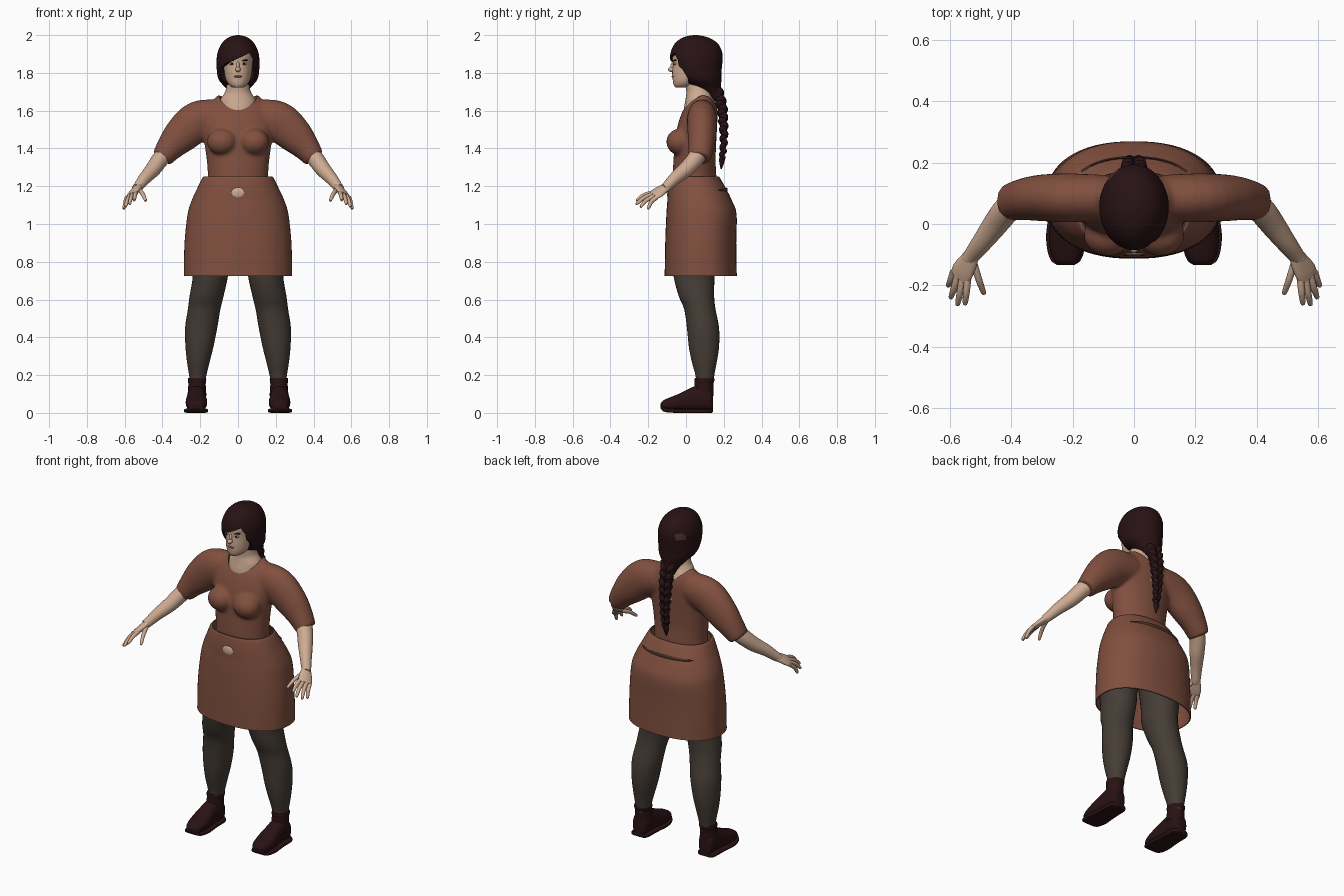
import bpy, bmesh, math
from mathutils import Vector, Matrix, Euler

cube = bpy.data.objects.get("Cube")
if cube:
    bpy.data.objects.remove(cube, do_unlink=True)


def material(name, rgb):
    m = bpy.data.materials.new(name)
    m.use_nodes = True
    m.diffuse_color = (*rgb, 1)
    m.node_tree.nodes["Principled BSDF"].inputs["Base Color"].default_value = (*rgb, 1)
    return m


CLOTH = material("russet cloth", (0.22, 0.08, 0.05))
SKIN = material("skin", (0.62, 0.41, 0.29))
HAIR = material("dark hair", (0.021, 0.006, 0.007))
LEGGINGS = material("grey leggings", (0.06, 0.046, 0.036))
LEATHER = material("dark leather", (0.022, 0.006, 0.007))
BROWN = material("dark brown", (0.075, 0.035, 0.022))
EYE = material("eye white", (0.5, 0.42, 0.36))
LIPS = material("lips", (0.36, 0.18, 0.13))
made = []


def finish(name, bm, mat):
    bmesh.ops.recalc_face_normals(bm, faces=bm.faces[:])
    mesh = bpy.data.meshes.new(name)
    bm.to_mesh(mesh)
    bm.free()
    mesh.materials.append(mat)
    obj = bpy.data.objects.new(name, mesh)
    bpy.context.collection.objects.link(obj)
    made.append(obj)
    return obj


def spline(rows, steps=4):
    """Smooth curve through rows of numbers."""
    out = []
    for i in range(len(rows) - 1):
        quad = zip(rows[max(i - 1, 0)], rows[i], rows[i + 1], rows[min(i + 2, len(rows) - 1)])
        quad = list(quad)
        for s in range(steps):
            t = s / steps
            out.append([b + t * ((c - a) + t * ((2 * a - 5 * b + 4 * c - d)
                        + t * (3 * b - a - 3 * c + d))) / 2 for a, b, c, d in quad])
    return out + [list(rows[-1])]


def loft(name, rings, mat, power=2, sides=32, caps=True):
    """Skin over rings given as centre, first axis, second axis."""
    bm = bmesh.new()
    loops = []
    for c, u, v in rings:
        loop = []
        for k in range(sides):
            a = 2 * math.pi * k / sides
            p, q = math.cos(a), math.sin(a)
            loop.append(bm.verts.new(c + u * math.copysign(abs(p) ** (2 / power), p)
                                     + v * math.copysign(abs(q) ** (2 / power), q)))
        loops.append(loop)
    for lo, hi in zip(loops, loops[1:]):
        for k in range(sides):
            n = (k + 1) % sides
            bm.faces.new((lo[k], lo[n], hi[n], hi[k]))
    if caps:
        bm.faces.new(loops[0])
        bm.faces.new(loops[-1])
    return finish(name, bm, mat)


def stack(name, rows, mat, cx=0, **kw):
    """Level rings: z, y centre, x radius, y radius, optional x centre."""
    rings = [(Vector((r[4] if len(r) > 4 else cx, r[1], r[0])), Vector((r[2], 0, 0)),
              Vector((0, r[3], 0))) for r in spline(rows)]
    return loft(name, rings, mat, **kw)


def tube(name, rows, mat, side=(0, 1, 0), sides=24, mirror=1):
    """Path: x, y, z, radius across, radius along the side direction."""
    pts = spline(rows)
    pos = [Vector((p[0] * mirror, p[1], p[2])) for p in pts]
    rings = []
    for i, p in enumerate(pts):
        tan = (pos[min(i + 1, len(pos) - 1)] - pos[max(i - 1, 0)]).normalized()
        s = Vector(side)
        s.x *= mirror
        s = (s - tan * s.dot(tan)).normalized()
        rings.append((pos[i], tan.cross(s) * p[3], s * p[-1]))
    return loft(name, rings, mat, sides=sides)


def ball(name, at, size, mat, rot=(0, 0, 0), seg=20):
    bm = bmesh.new()
    m = Matrix.Translation(at) @ Euler(rot).to_matrix().to_4x4() @ Matrix.Diagonal((*size, 1))
    bmesh.ops.create_uvsphere(bm, u_segments=seg, v_segments=seg // 2, radius=1, matrix=m)
    return finish(name, bm, mat)


def prism(name, points, push):
    bm = bmesh.new()
    face = bm.faces.new([bm.verts.new(p) for p in points])
    ext = bmesh.ops.extrude_face_region(bm, geom=[face])
    bmesh.ops.translate(bm, vec=push, verts=[v for v in ext["geom"] if isinstance(v, bmesh.types.BMVert)])
    obj = finish(name, bm, HAIR)
    obj.hide_render = True
    return obj


def discard(obj):
    made.remove(obj)
    bpy.data.objects.remove(obj, do_unlink=True)


def bake(obj, mat):
    """Turn the modifier result into plain geometry."""
    bpy.context.view_layer.update()
    mesh = bpy.data.meshes.new_from_object(obj.evaluated_get(bpy.context.evaluated_depsgraph_get()))
    obj.modifiers.clear()
    obj.data = mesh
    mesh.materials.clear()
    mesh.materials.append(mat)
    for p in mesh.polygons:
        p.material_index = 0


def cut(obj, cutter, mat):
    mod = obj.modifiers.new("cut", "BOOLEAN")
    mod.operation, mod.solver, mod.object = "DIFFERENCE", "EXACT", cutter
    bake(obj, mat)
    discard(cutter)


# Shirt: torso, bust and sleeves fused into one skin
parts = [stack("shirt", [(1.15, .045, .165, .115), (1.25, .045, .16, .116), (1.33, .045, .165, .112),
                         (1.43, .05, .178, .11), (1.52, .06, .19, .105), (1.6, .075, .17, .092),
                         (1.65, .085, .135, .07), (1.68, .09, .11, .045)], CLOTH)]
for m in (1, -1):
    parts.append(ball("bust", (.085 * m, -.035, 1.435), (.08, .07, .07), CLOTH))
    parts.append(tube("sleeve", [(.1, .085, 1.57, .09, .075), (.21, .085, 1.545, .107, .08),
                                 (.3, .085, 1.47, .096, .076), (.36, .08, 1.405, .074, .068),
                                 (.405, .07, 1.346, .056, .06)], CLOTH, mirror=m))
shirt = parts[0]
bm = bmesh.new()
for p in parts:
    bm.from_mesh(p.data)
bm.to_mesh(shirt.data)
bm.free()
for p in parts[1:]:
    discard(p)
mod = shirt.modifiers.new("fuse", "REMESH")
mod.mode, mod.voxel_size = "VOXEL", 0.01
mod = shirt.modifiers.new("soften", "SMOOTH")
mod.factor, mod.iterations = 0.5, 6
bake(shirt, CLOTH)
cut(shirt, stack("neckline_cutter", [(1.5, .075, .1, .09), (1.8, .075, .1, .09)], CLOTH), CLOTH)

# Neck and head
stack("neck", [(1.5, .075, .099, .089), (1.6, .075, .099, .087), (1.65, .074, .096, .078),
               (1.675, .07, .083, .07), (1.7, .068, .068, .066), (1.74, .06, .06, .062),
               (1.8, .06, .06, .06)], SKIN)
stack("head", [(1.722, -.02, .025, .035), (1.735, -.01, .045, .055), (1.76, .005, .062, .075),
               (1.8, .03, .073, .103), (1.85, .045, .08, .115), (1.9, .05, .085, .122),
               (1.95, .05, .07, .1), (1.975, .05, .03, .05)], SKIN)
ball("nose", (0, -.074, 1.818), (.014, .021, .014), SKIN)
ball("nose_bridge", (0, -.068, 1.838), (.009, .014, .026), SKIN, rot=(-.25, 0, 0))
ball("mouth", (0, -.068, 1.781), (.022, .009, .006), LIPS)
for m in (1, -1):
    ball("eye", (.032 * m, -.058, 1.848), (.014, .008, .006), EYE)
    ball("iris", (.032 * m, -.0635, 1.848), (.006, .004, .006), HAIR)
    ball("eyebrow", (.035 * m, -.058, 1.866), (.019, .009, .004), HAIR, rot=(0, -.1 * m, -.25 * m * -1))

# Hair with a swept fringe
hair = stack("hair", [(1.66, .165, .035, .03), (1.69, .145, .045, .045), (1.72, .115, .065, .07),
                      (1.76, .08, .1, .107), (1.8, .062, .111, .125), (1.85, .055, .113, .137),
                      (1.9, .055, .11, .138), (1.95, .055, .09, .118), (1.98, .052, .062, .082),
                      (1.994, .05, .034, .045), (2.0, .05, .008, .01)], HAIR, sides=64)
face = [(-.075, 1.83), (-.04, 1.858), (.02, 1.885), (.06, 1.905), (.08, 1.87), (.082, 1.8),
        (.07, 1.6), (-.06, 1.6), (-.075, 1.74)]
cut(hair, prism("face_cutter", [(x, -.3, z) for x, z in face], (0, .31, 0)), HAIR)
cheek = [(-.2, 1.86), (-.06, 1.855), (-.02, 1.82), (.01, 1.77), (.03, 1.6), (-.2, 1.6)]
cut(hair, prism("cheek_cutter", [(-.3, y, z) for y, z in cheek], (.6, 0, 0)), HAIR)
# Thin spots where the scalp shows
hair.data.materials.append(BROWN)
for a, b in (((.045, .135, 1.94), (.08, .08, 1.93)), ((-.085, .14, 1.89), (-.06, .165, 1.895))):
    a, b = Vector(a), Vector(b)
    for p in hair.data.polygons:
        t = min(1, max(0, (p.center - a).dot(b - a) / (b - a).length_squared))
        if (p.center - a.lerp(b, t)).length < .017:
            p.material_index = 1

# Plait of overlapping strands ending in a tuft
path = spline([(1.7, .165), (1.62, .19), (1.53, .198), (1.44, .2), (1.36, .192)], 4)
for i, (z, y) in enumerate(path):
    w = 1 - .55 * i / len(path)
    for m in (1, -1):
        ball("plait_strand", (.021 * w * m, y + .004 * m * (-1) ** i, z - .008 * m),
             (.022 * w, .03 * w, .034 * w), HAIR, rot=(0, .55 * m, 0), seg=14)
tube("plait_tuft", [(0, .192, 1.36, .012, .012), (0, .19, 1.335, .017, .015), (0, .186, 1.29, .003, .003)],
     HAIR, sides=12)

# Skirt with a thin shell, a gap at the back and a bare spot in front
skirt = stack("skirt", [(.725, .078, .287, .191), (.9, .078, .283, .188), (1.05, .082, .267, .186),
                        (1.12, .073, .247, .172), (1.18, .06, .22, .156), (1.245, .046, .188, .133),
                        (1.25, .046, .176, .124)], CLOTH, power=2.3, sides=64, caps=False)
mod = skirt.modifiers.new("shell", "SOLIDIFY")
mod.thickness, mod.offset = 0.006, -1
bake(skirt, CLOTH)
gap = []
for k in range(-8, 9):
    x = .17 * k / 8
    y = .061 + .156 * (1 - (abs(x) / .22) ** 2.3) ** (1 / 2.3)
    gap.append((x, y, 1.18, .002 + .011 * math.cos(k / 8 * 1.5), .004))
tube("skirt_back_gap", gap, BROWN, sides=12)
ball("bare_spot", (0, -.094, 1.165), (.036, .008, .028), SKIN)

for m in (1, -1):
    # Forearm, palm and fingers
    tube("forearm", [(.36, .085, 1.4, .048), (.41, .05, 1.345, .045), (.45, 0, 1.29, .041),
                     (.495, -.06, 1.24, .033), (.53, -.105, 1.195, .026), (.54, -.12, 1.187, .024)],
         SKIN, mirror=m)
    across = (.72, .42, -.45)
    tube("palm", [(.527, -.1, 1.198, .02, .025), (.54, -.125, 1.182, .019, .034),
                  (.558, -.155, 1.162, .016, .04), (.568, -.175, 1.15, .012, .036)],
         SKIN, side=across, mirror=m)
    digits = {"index_finger": ((.541, -.175, 1.166), (.55, -.264, 1.125)),
              "middle_finger": ((.557, -.172, 1.158), (.575, -.266, 1.105)),
              "ring_finger": ((.573, -.166, 1.149), (.597, -.243, 1.09)),
              "little_finger": ((.587, -.155, 1.141), (.605, -.203, 1.08)),
              "thumb": ((.522, -.125, 1.182), (.487, -.23, 1.122))}
    for name, (a, b) in digits.items():
        a, b = Vector(a), Vector(b)
        mid = a.lerp(b, .5) + Vector((0, -.004, .007))
        tube(name, [(*a, .012), (*mid, .011), (*a.lerp(b, .93), .008), (*b, .002)], SKIN,
             side=across, sides=12, mirror=m)

    # Legs
    legs = [(.95, .06, .115, .12, .13), (.8, .045, .1, .11, .147), (.72, .043, .093, .108, .147),
            (.62, .055, .09, .094, .166), (.55, .073, .086, .083, .179), (.45, .09, .085, .085, .195),
            (.35, .095, .074, .08, .204), (.27, .097, .06, .066, .21), (.2, .1, .046, .05, .213),
            (.15, .1, .04, .045, .215)]
    stack("leg", [(*r[:4], r[4] * m) for r in legs], LEGGINGS)

    # Shoes: ankle collar, upper and sole
    stack("shoe_collar", [(.09, .09, .05, .055), (.15, .095, .046, .05), (.175, .098, .049, .053),
                          (.185, .098, .046, .05)], LEATHER, cx=.217 * m)
    shoe = [(-.134, .02, .035, .05), (-.12, .04, .018, .066), (-.09, .052, .012, .08),
            (-.04, .057, .01, .1), (.01, .052, .01, .125), (.06, .049, .01, .145),
            (.11, .048, .01, .14), (.135, .04, .01, .12), (.143, .025, .015, .09)]
    upper, sole = [], []
    for y, w, lo, hi in spline(shoe):
        upper.append((Vector((.22 * m, y, (lo + hi) / 2)), Vector((w, 0, 0)), Vector((0, 0, (hi - lo) / 2))))
        lift = max(0, lo - .01)
        sole.append((Vector((.222 * m, y, .011 + lift)), Vector((w + .007, 0, 0)), Vector((0, 0, .011))))
    loft("shoe_upper", upper, LEATHER, power=2.4)
    loft("shoe_sole", sole, LEATHER, power=5)

# Smooth shading with crisp edges
bpy.ops.object.select_all(action="DESELECT")
for obj in made:
    obj.select_set(True)
bpy.context.view_layer.objects.active = made[0]
bpy.ops.object.shade_smooth_by_angle(angle=math.radians(40))
